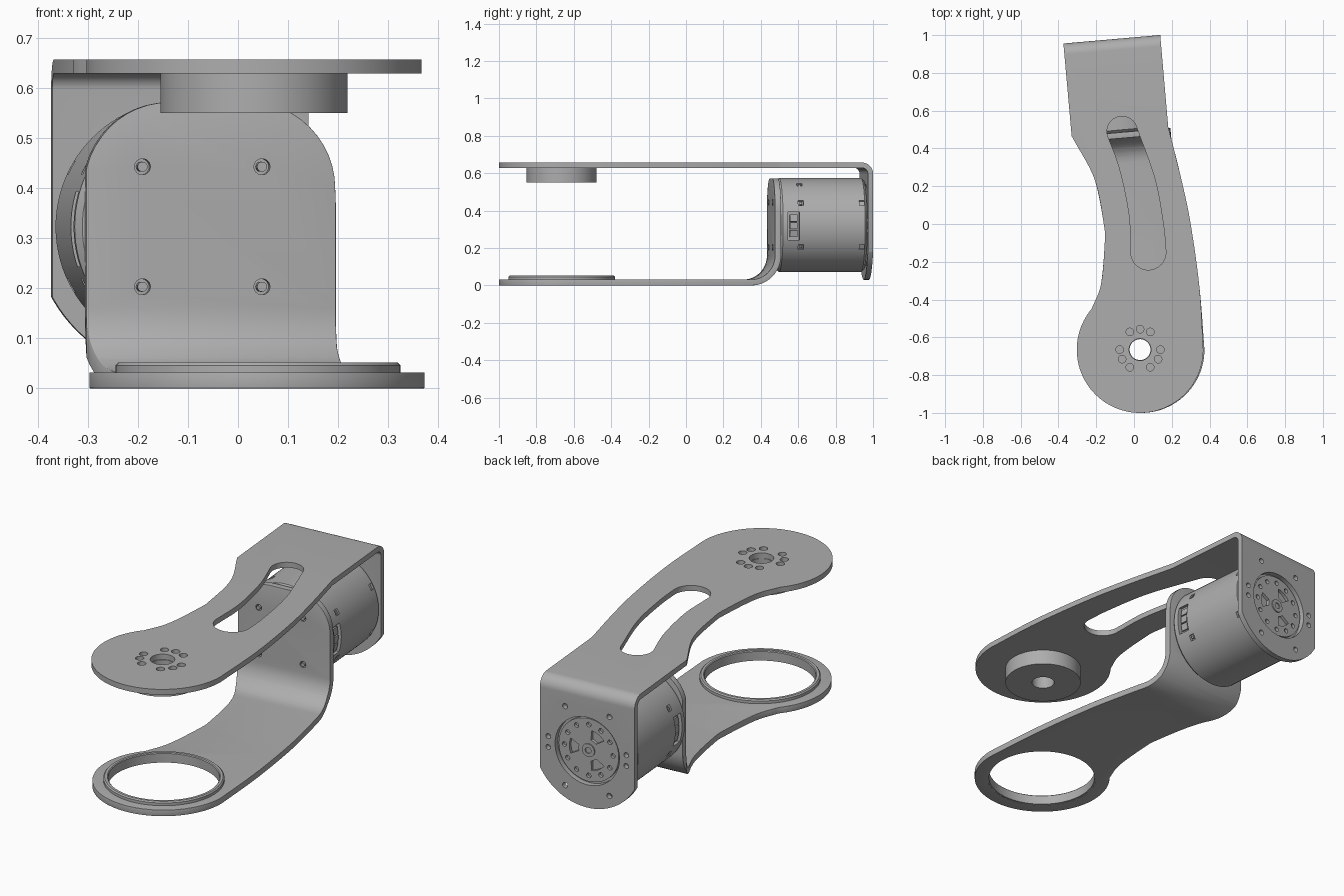
import bpy, bmesh, math
from mathutils import Matrix, Vector

cube = bpy.data.objects.get("Cube")
if cube:
    bpy.data.objects.remove(cube)

grey = bpy.data.materials.new("satin_grey")
grey.use_nodes = True
grey.diffuse_color = (0.42, 0.42, 0.42, 1)
grey.node_tree.nodes["Principled BSDF"].inputs["Base Color"].default_value = (0.42, 0.42, 0.42, 1)

WORLD = Matrix.Identity(4)
# Motor frame: y = 0 on the rear face, turned slightly about z
FRAME = Matrix.Translation((-0.1175, 0.978, 0)) @ Matrix.Rotation(math.radians(5), 4, 'Z')
AXIS_Z = 0.323
parts = []


def finish(name, bm, frame):
    bmesh.ops.recalc_face_normals(bm, faces=bm.faces)
    bm.transform(frame)
    mesh = bpy.data.meshes.new(name)
    bm.to_mesh(mesh)
    bm.free()
    mesh.materials.append(grey)
    obj = bpy.data.objects.new(name, mesh)
    bpy.context.scene.collection.objects.link(obj)
    parts.append(obj)
    return obj


def along(axis, a, b, h):
    return {'x': (h, a, b), 'y': (a, h, b), 'z': (a, b, h)}[axis]


def prism(name, loops, lo, hi, axis='z', frame=WORLD):
    """Extrude one or more 2D outlines along an axis."""
    bm = bmesh.new()
    for loop in loops:
        rings = [[bm.verts.new(along(axis, a, b, h)) for a, b in loop] for h in (lo, hi)]
        for ring in rings:
            bm.faces.new(ring)
        for i in range(len(loop)):
            j = (i + 1) % len(loop)
            bm.faces.new((rings[0][i], rings[0][j], rings[1][j], rings[1][i]))
    return finish(name, bm, frame)


def lathe(name, profile, centre, axis='z', frame=WORLD, closed=False, n=96):
    """Turn a (radius, height) profile about an axis."""
    bm = bmesh.new()
    rings = []
    for r, h in profile:
        rings.append([bm.verts.new(along(axis, a, b, h)) for a, b in circle(*centre, r, n)])
    pairs = list(zip(rings, rings[1:]))
    if closed:
        pairs.append((rings[-1], rings[0]))
    else:
        bm.faces.new(rings[0])
        bm.faces.new(rings[-1])
    for p, q in pairs:
        for i in range(n):
            j = (i + 1) % n
            bm.faces.new((p[i], p[j], q[j], q[i]))
    return finish(name, bm, frame)


def arc(cx, cy, r, start, end, n=12):
    angles = [math.radians(start + (end - start) * i / n) for i in range(n + 1)]
    return [(cx + r * math.cos(t), cy + r * math.sin(t)) for t in angles]


def circle(cx, cy, r, n=32):
    return arc(cx, cy, r, 0, 360, n)[:-1]


def polar(r, angle):
    t = math.radians(angle)
    return r * math.cos(t), r * math.sin(t)


def spline(points, n=8):
    """Smooth curve through the points."""
    p = [Vector(q) for q in points]
    p = [2 * p[0] - p[1]] + p + [2 * p[-1] - p[-2]]
    out = []
    for a, b, c, d in zip(p, p[1:], p[2:], p[3:]):
        for i in range(n):
            t = i / n
            v = 0.5 * (2 * b + (c - a) * t + (2 * a - 5 * b + 4 * c - d) * t ** 2
                       + (3 * b - a - 3 * c + d) * t ** 3)
            out.append((v.x, v.y))
    return out + [tuple(points[-1])]


def apply(obj, mod):
    bpy.context.view_layer.objects.active = obj
    bpy.ops.object.modifier_apply(modifier=mod.name)


def boolean(obj, cutter, operation='DIFFERENCE'):
    mod = obj.modifiers.new("cut", 'BOOLEAN')
    mod.operation, mod.solver, mod.object = operation, 'EXACT', cutter
    apply(obj, mod)
    parts.remove(cutter)
    bpy.data.objects.remove(cutter)


def local(x, y):
    v = FRAME @ Vector((x, y, 0))
    return v.x, v.y


def arm_plan(cx, left_end, right_end, half_left, half_right):
    """Plan outline: round front pad, waisted left edge, bowed right edge."""
    pad = arc(cx, -0.665, 0.335, 0, -220, 72)
    left = spline([pad[-1], (-0.175, -0.32), (-0.155, -0.1), (-0.16, 0.0), (-0.21, 0.24), left_end])
    right = spline([right_end, (0.25, 0.24), (0.3, 0.0), (0.347, -0.34), pad[0]])
    return pad + left[1:] + [local(-half_left, 0.2), local(half_right, 0.2)] + right[:-1]


def bent_sheet(name, top, bottom):
    return prism(name, [top + bottom], -1.5, 1.5, 'x', FRAME)


# Upper arm: bent sheet trimmed in plan and around the motor
upper = bent_sheet("upper_arm",
                   [(-2.4, 0.657)] + arc(-0.06, 0.597, 0.06, 90, 0) + [(0, -0.2)],
                   [(-0.028, -0.2)] + arc(-0.06, 0.597, 0.032, 0, 90) + [(-2.4, 0.629)])
plan = arm_plan(0.032, (-0.33, 0.465), (0.181, 0.515), 0.2575, 0.2575)
boolean(upper, prism("trim", [plan], -1, 2), 'INTERSECT')
rear = [(2, 1), (-2, 1), (-2, 0.52), (-0.293, 0.52)] + arc(0, AXIS_Z, 0.293, 180, 360, 48)
boolean(upper, prism("trim", [rear + [(0.293, 0.52), (2, 0.52)]], -3, 1, 'y', FRAME), 'INTERSECT')

# Curved slot in the upper arm
slot_top = arc(-0.063, 0.49, 0.08, 15, 195, 24)
slot_low = arc(0.076, -0.15, 0.093, 175, 365, 24)
slot = (slot_top + spline([slot_top[-1], (-0.075, 0.29), (-0.025, 0.05), slot_low[0]])[1:-1]
        + slot_low + spline([slot_low[-1], (0.155, 0.0), (0.11, 0.24), slot_top[0]])[1:-1])
boolean(upper, prism("cutter", [slot], 0.5, 0.8))

# Joint holes in the front pad
HUB = (0.032, -0.665)
holes = [circle(*HUB, 0.058, 48)]
for angle in (0, 60, 90, 120, 180, 208, 240, 300, 332):
    dx, dy = polar(0.108, angle)
    holes.append(circle(HUB[0] + dx, HUB[1] + dy, 0.02))
boolean(upper, prism("cutter", holes, 0.5, 0.8))

# Motor opening and screw holes in the rear plate
holes = [circle(0, AXIS_Z, 0.175, 64)]
for sx in (-1, 1):
    for sz in (-1, 1):
        holes.append(circle(sx * 0.12, AXIS_Z + sz * 0.205, 0.014, 20))
        holes.append(circle(sx * 0.212, AXIS_Z + sz * 0.028, 0.013, 20))
boolean(upper, prism("cutter", holes, -0.1, 0.1, 'y', FRAME))

# Hub under the front pad
lathe("joint_hub", [(0.055, 0.55), (0.187, 0.55), (0.187, 0.629), (0.055, 0.629)], HUB, closed=True)

# Lower arm: bent sheet with rounded edges
lower = bent_sheet("lower_arm",
                   [(-2.4, 0)] + arc(-0.655, 0.16, 0.16, -90, 0) + [(-0.495, 0.9)],
                   [(-0.527, 0.9)] + arc(-0.655, 0.16, 0.128, 0, -90) + [(-2.4, 0.032)])
plan = arm_plan(0.038, (-0.303, 0.43), (0.198, 0.45), 0.235, 0.265)
boolean(lower, prism("trim", [plan], -1, 2), 'INTERSECT')
face = [(2, -1), (2, 0.2), (0.275, 0.2)] + arc(0.095, 0.4, 0.172, 0, 90) + arc(-0.065, 0.4, 0.172, 90, 180)
boolean(lower, prism("trim", [face + [(-0.245, 0.2), (-2, 0.2), (-2, -1)]], -3, 1, 'y', FRAME), 'INTERSECT')
bevel = lower.modifiers.new("round", 'BEVEL')
bevel.width, bevel.segments = 0.012, 3
bevel.limit_method, bevel.angle_limit = 'ANGLE', math.radians(50)
apply(lower, bevel)

# Ring opening with its raised lip
RING = (0.04, -0.665)
boolean(lower, prism("cutter", [circle(*RING, 0.27, 96)], -0.2, 0.2))
lathe("ring_lip", [(0.262, 0.001), (0.262, 0.048), (0.266, 0.052), (0.279, 0.052),
                   (0.285, 0.046), (0.285, 0.01), (0.274, 0.001)], RING, closed=True)

# Bracket screws
spots = [(sx * 0.12, AXIS_Z + sz * 0.12) for sx in (-1, 1) for sz in (-1, 1)]
boolean(lower, prism("cutter", [circle(*s, 0.016, 24) for s in spots], -0.6, -0.45, 'y', FRAME))
prism("bracket_screws", [circle(*s, 0.01, 20) for s in spots], -0.53, -0.48, 'y', FRAME)

# Motor body
motor = lathe("motor_body", [(0.238, -0.496), (0.252, -0.482), (0.252, -0.042), (0.24, -0.03)],
              (0, AXIS_Z), 'y', FRAME)


def side_blocks(name, items):
    """Blocks set radially on both sides of the motor: angle, y, length, height, radii."""
    bm = bmesh.new()
    for angle, y, length, height, r0, r1 in items:
        for turn in (angle, 180 - angle):
            m = (Matrix.Translation((0, y, AXIS_Z)) @ Matrix.Rotation(math.radians(-turn), 4, 'Y')
                 @ Matrix.Translation(((r0 + r1) / 2, 0, 0)) @ Matrix.Diagonal((r1 - r0, length, height, 1)))
            bmesh.ops.create_cube(bm, size=1, matrix=m)
    return finish(name, bm, FRAME)


notches = [(a, -0.385, 0.028, 0.03, 0.237, 0.3) for a in (59, 28, -28)]
notches += [(a, -0.058, 0.026, 0.03, 0.24, 0.3) for a in (28, -28)]
boolean(motor, side_blocks("cutter", notches + [(-1, -0.425, 0.062, 0.15, 0.225, 0.3)]))
side_blocks("connectors", [(a, -0.425, 0.04, 0.036, 0.21, 0.242) for a in (-11, -1, 9)])
side_blocks("notch_clips", [(a, -0.385, 0.012, 0.014, 0.22, 0.249) for a in (59, 28, -28)])

# Motor output disc with screw holes and three windows
rotor = prism("rotor_disc", [circle(0, AXIS_Z, 0.163, 64)], -0.045, -0.014, 'y', FRAME)
holes = [circle(polar(0.132, a)[0], AXIS_Z + polar(0.132, a)[1], 0.012, 16) for a in range(0, 360, 30)]
for mid in (0, 120, 240):
    holes.append(arc(0, AXIS_Z, 0.105, mid - 22, mid + 22, 8) + arc(0, AXIS_Z, 0.055, mid + 16, mid - 16, 8))
boolean(rotor, prism("cutter", holes, -0.037, 0.1, 'y', FRAME))
lathe("rotor_boss", [(0.016, -0.03), (0.034, -0.03), (0.034, -0.008), (0.016, -0.008)],
      (0, AXIS_Z), 'y', FRAME, closed=True, n=32)

# Smooth shading with crisp edges
bpy.ops.object.select_all(action='DESELECT')
for obj in parts:
    obj.select_set(True)
bpy.context.view_layer.objects.active = upper
bpy.ops.object.shade_smooth_by_angle(angle=math.radians(30))
